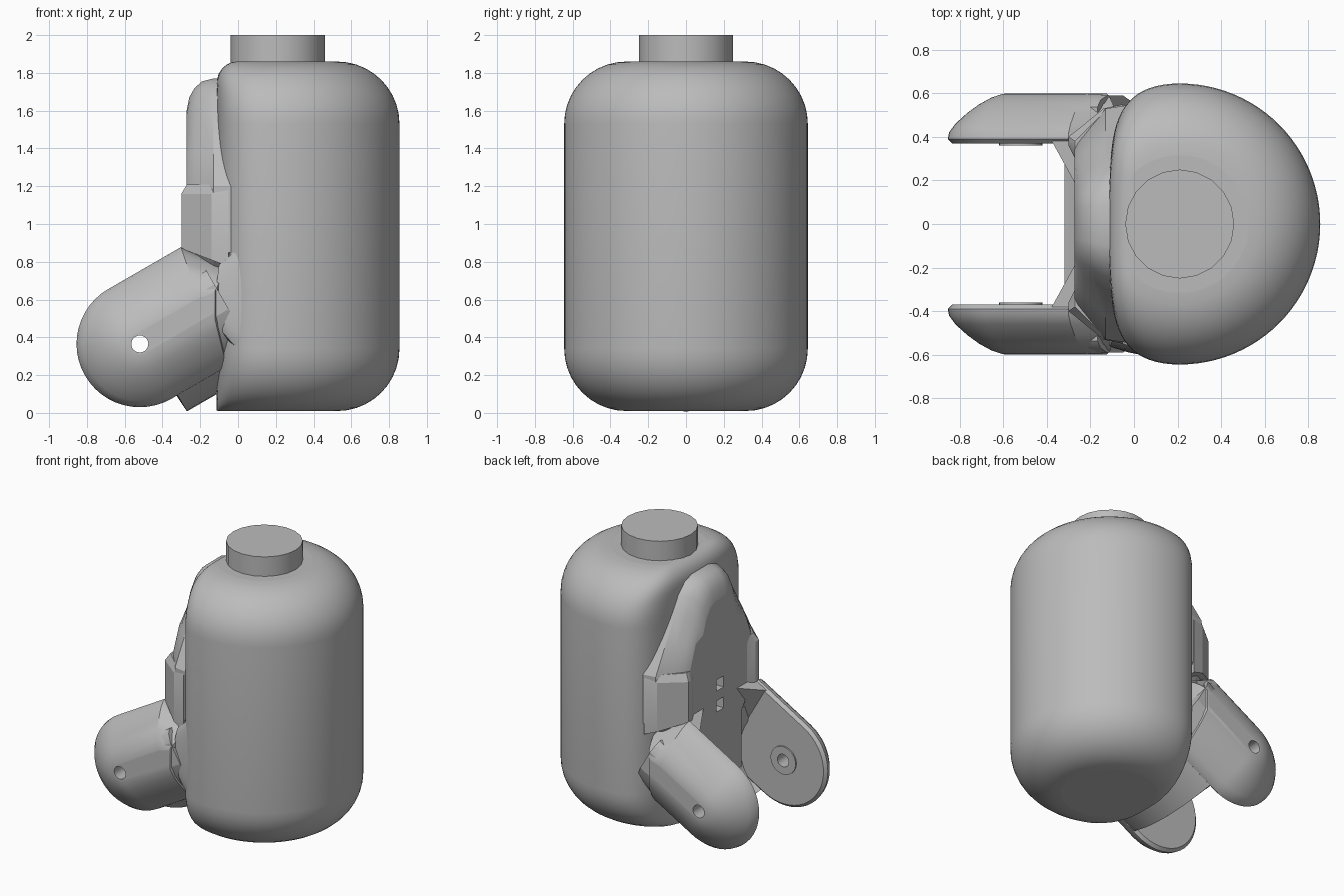
import bpy, bmesh, math
from mathutils import Vector

cube = bpy.data.objects.get("Cube")
if cube:
    bpy.data.objects.remove(cube)

grey = bpy.data.materials.new("plain grey")
grey.use_nodes = True
colour = (0.5, 0.5, 0.5, 1)
grey.diffuse_color = colour
grey.node_tree.nodes["Principled BSDF"].inputs["Base Color"].default_value = colour


def activate(ob):
    bpy.ops.object.select_all(action='DESELECT')
    ob.select_set(True)
    bpy.context.view_layer.objects.active = ob


def shade(ob, angle):
    """Smooth the curved faces and keep large many-sided faces flat."""
    activate(ob)
    bpy.ops.object.shade_smooth_by_angle(angle=math.radians(angle))
    for face in ob.data.polygons:
        if len(face.vertices) > 4:
            face.use_smooth = False


def loft(name, rings, angle=35):
    """Skin a stack of equal-length rings and cap both ends."""
    bm = bmesh.new()
    rows = [[bm.verts.new(p) for p in ring] for ring in rings]
    for a, b in zip(rows, rows[1:]):
        for i in range(len(a)):
            j = (i + 1) % len(a)
            bm.faces.new((a[i], a[j], b[j], b[i]))
    bm.faces.new(rows[0])
    bm.faces.new(rows[-1])
    bmesh.ops.remove_doubles(bm, verts=bm.verts, dist=0.0005)
    bmesh.ops.recalc_face_normals(bm, faces=bm.faces)
    mesh = bpy.data.meshes.new(name)
    bm.to_mesh(mesh)
    bm.free()
    mesh.materials.append(grey)
    ob = bpy.data.objects.new(name, mesh)
    bpy.context.collection.objects.link(ob)
    shade(ob, angle)
    return ob


def cylinder(name, centre, radius, y0, y1, sides=24):
    ring = [(radius * math.cos(i * math.tau / sides), radius * math.sin(i * math.tau / sides))
            for i in range(sides)]
    return loft(name, [[(centre[0] + a, y, centre[1] + b) for a, b in ring] for y in (y0, y1)])


def cut(ob, cutter, angle=30):
    mod = ob.modifiers.new("cut", 'BOOLEAN')
    mod.operation = 'DIFFERENCE'
    mod.solver = 'EXACT'
    mod.object = cutter
    activate(ob)
    bpy.ops.object.modifier_apply(modifier=mod.name)
    bpy.data.objects.remove(cutter)
    shade(ob, angle)


# Tank body: a rounded cylinder flattened on one side, with soft corners
AXIS, R, ROUND, FLAT = 0.21, 0.645, 0.33, -0.115


def tank_ring(z, inset, flat):
    ring = []
    soft = 0.34 * (1 - inset / ROUND) + 0.01
    for i in range(96):
        t = i * math.tau / 96
        x = AXIS + (R - inset) * math.cos(t)
        near = max(soft - abs(x - flat), 0) / soft
        ring.append((max(x, flat) + near * near * soft / 4, (R - inset) * math.sin(t), z))
    return ring


steps = [i * math.pi / 20 for i in range(11)]
rings = [tank_ring(0.01 + ROUND * (1 - math.sin(t)), ROUND * (1 - math.cos(t)), FLAT)
         for t in reversed(steps)]
for t in steps:
    z = 1.86 - ROUND * (1 - math.sin(t))
    rise = max(0, (z - 1.74) / 0.12)
    rings.append(tank_ring(z, ROUND * (1 - math.cos(t)),
                           FLAT + 0.11 * (1 - math.sqrt(max(0, 1 - rise * rise)))))
loft("tank_body", rings)

# Neck cap
cap = [(AXIS + 0.25 * math.cos(i * math.tau / 20), 0.25 * math.sin(i * math.tau / 20))
       for i in range(20)]
loft("neck_cap", [[(x, y, z) for x, y in cap] for z in (1.8, 2.0)])

# Arched back plate, tapering away from the tank
half = [(0.1, 0), (0.18, 0.025), (0.25, 0.09), (0.31, 0.19)]


def plate_ring(x, top, width):
    side = [(y * width / 0.55, top - d) for y, d in half]
    side += [(width * 0.8, 1.38), (width, 1.2), (width, 0.85), (width * 0.7, 0.7), (width * 0.7, 0.3)]
    return [(x, y, z) for y, z in side] + [(x, -y, z) for y, z in reversed(side)]


plate = loft("back_plate", [plate_ring(0.0, 1.77, 0.55), plate_ring(-0.13, 1.77, 0.53),
                            plate_ring(-0.19, 1.755, 0.46), plate_ring(-0.23, 1.72, 0.41),
                            plate_ring(-0.258, 1.67, 0.375), plate_ring(-0.272, 1.6, 0.345)])

# Two small square sockets in the back plate
for z in (0.99, 0.84):
    socket = [(-0.04, z - 0.04), (0.04, z - 0.04), (0.04, z + 0.04), (-0.04, z + 0.04)]
    cut(plate, loft("socket_cutter", [[(x, y, h) for y, h in socket] for x in (-0.4, -0.2)]))

# Bottom cradle: an oval tube slanting out of the tank, hollow towards the pin
PIN = Vector((-0.52, 0.365))
ALONG = Vector((math.cos(math.pi / 6), math.sin(math.pi / 6)))
UP = Vector((-ALONG.y, ALONG.x))
hollow = [(0.35 * math.cos(a), 0.35 * math.sin(a))
          for a in (math.radians(d) for d in range(-75, 11, 10))]


def cradle_ring(turn):
    depth = 0.434 * math.cos(turn)
    flat = [(0.5, -0.434), (0.038, -0.434), (0.032, -0.347)] + hollow + [(0.4, 0.16), (0.5, 0.16)]
    pts = [PIN + ALONG * s + UP * max(-depth, min(depth, h)) for s, h in flat]
    return [(p.x, 0.598 * math.sin(turn), p.y) for p in pts]


loft("bottom_cradle", [cradle_ring(math.radians(d)) for d in range(-80, 81, 8)])

# Arms: slanted round-ended pads with a domed outer side
LAYERS = [(0.37, 0.02), (0.39, 0), (0.42, 0.006), (0.46, 0.035), (0.51, 0.09),
          (0.55, 0.145), (0.58, 0.2), (0.597, 0.25), (0.6, 0.28)]


def arm_ring(y, inset):
    r = 0.335 - inset
    pts = []
    for i in range(25):
        a = math.pi / 2 + math.pi * i / 24
        pts.append(PIN + ALONG * r * math.cos(a) + UP * r * math.sin(a))
    low = PIN - UP * r
    end = -0.06 - inset * 0.25
    pts.append(low + ALONG * ((end - low.x) / ALONG.x))
    pts.append(Vector((end, 0.77 - inset * 0.5)))
    pts.append(PIN + UP * r + ALONG * (0.445 - inset * 0.2))
    return [(p.x, y, p.y) for p in pts]


for side, label in ((-1, "right"), (1, "left")):
    arm = loft(label + "_arm", [arm_ring(side * y, d) for y, d in LAYERS])
    cut(arm, cylinder("pin_cutter", PIN, 0.045, side * 0.2, side * 0.8))
    boss = cylinder(label + "_pin_boss", PIN, 0.1, side * 0.36, side * 0.375)
    cut(boss, cylinder("pin_cutter", PIN, 0.045, side * 0.2, side * 0.8))

    # Shoulder block above each arm
    block = [(-0.05, 0.3), (-0.27, 0.3), (-0.3, 0.36), (-0.3, 0.4), (-0.14, 0.53), (-0.05, 0.55)]
    loft(label + "_shoulder", [[(x, side * y, z - (0.38 * (x + 0.3) if z < 1 else 0)) for x, y in block]
                               for z in (0.87, 1.16)]
         + [[(max(x, -0.27), side * (y - 0.02), 1.21) for x, y in block]], 25)

    # Slanted gusset inside each arm root
    outer, inner = [[(p.x, side * y, p.y) for p in (PIN + ALONG * s + UP * h for s, h in
                     ((front, 0.325), (0.55, 0.325), (0.55, -0.15), (front, -0.15)))]
                    for front, y in ((0.34, 0.4), (0.48, 0.18))]
    loft(label + "_gusset", [outer, inner], 25)

# Flared collar where the right arm meets the tank
flare = []
for x, y, r in ((-0.12, 0.5, 0.16), (-0.07, 0.515, 0.2), (-0.02, 0.53, 0.26), (0.03, 0.54, 0.31)):
    flare.append([(x + 0.02 * math.cos(t),
                   -y - 0.06 * math.copysign(abs(math.sin(t)) ** 0.4, math.sin(t)),
                   0.63 + r * math.cos(t)) for t in (i * math.tau / 24 for i in range(24))])
loft("right_collar", flare)
